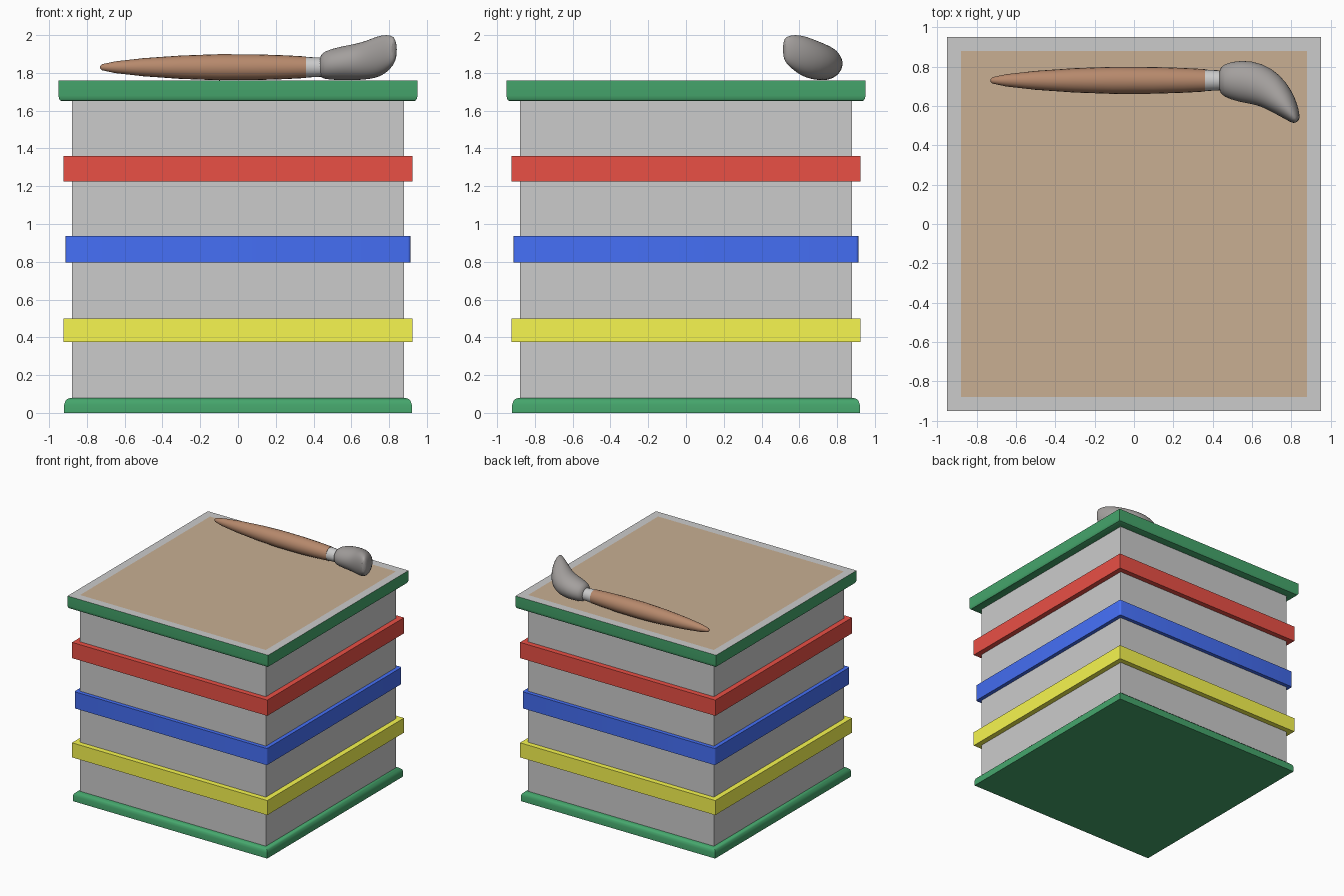
import bpy, bmesh
from math import sin, cos, pi, radians
from mathutils import Vector

if "Cube" in bpy.data.objects:
    bpy.data.objects.remove(bpy.data.objects["Cube"])


def finish(name, bm, color=None, smooth=None):
    mesh = bpy.data.meshes.new(name)
    bm.to_mesh(mesh)
    bm.free()
    ob = bpy.data.objects.new(name, mesh)
    bpy.context.collection.objects.link(ob)
    if color:
        mat = bpy.data.materials.new(name + "_colour")
        mat.diffuse_color = (*color, 1)
        mat.use_nodes = True
        mat.node_tree.nodes["Principled BSDF"].inputs["Base Color"].default_value = mat.diffuse_color
        mesh.materials.append(mat)
    if smooth:
        bpy.ops.object.select_all(action='DESELECT')
        bpy.context.view_layer.objects.active = ob
        ob.select_set(True)
        bpy.ops.object.shade_smooth_by_angle(angle=radians(smooth))
    return ob


def outline(half, r):
    if r == 0:
        return [(half, half), (-half, half), (-half, -half), (half, -half)]
    pts = []
    for k in range(4):
        mid = pi / 4 + k * pi / 2
        cx = (half - r) * (1 if cos(mid) > 0 else -1)
        cy = (half - r) * (1 if sin(mid) > 0 else -1)
        for j in range(5):
            a = k * pi / 2 + j * pi / 8
            pts.append((cx + r * cos(a), cy + r * sin(a)))
    return pts


def square_sweep(name, profile, color=None, closed=False, bottom=False, top=False, r=0, smooth=None):
    """Sweep a (half width, z) profile around a square."""
    bm = bmesh.new()
    rings = [[bm.verts.new((x, y, z)) for x, y in outline(h, r)] for h, z in profile]
    pairs = list(zip(rings, rings[1:])) + ([(rings[-1], rings[0])] if closed else [])
    n = len(rings[0])
    for a, b in pairs:
        for i in range(n):
            j = (i + 1) % n
            bm.faces.new((a[i], a[j], b[j], b[i]))
    if bottom:
        bm.faces.new(rings[0][::-1])
    if top:
        bm.faces.new(rings[-1])
    return finish(name, bm, color, smooth)


def loft(name, sections, color, n=20, subsurf=0):
    """Sections: x, y, z centre, heading in degrees, half width, half height."""
    bm = bmesh.new()
    rings = []
    for x, y, z, heading, w, h in sections:
        t = radians(heading)
        side = Vector((-sin(t), cos(t), 0))
        rings.append([bm.verts.new(Vector((x, y, z)) + side * w * cos(2 * pi * i / n)
                                   + Vector((0, 0, h * sin(2 * pi * i / n)))) for i in range(n)])
    for a, b in zip(rings, rings[1:]):
        for i in range(n):
            j = (i + 1) % n
            bm.faces.new((a[i], a[j], b[j], b[i]))
    bm.faces.new(rings[0][::-1])
    bm.faces.new(rings[-1])
    bmesh.ops.recalc_face_normals(bm, faces=bm.faces)
    ob = finish(name, bm, color, 50)
    if subsurf:
        mod = ob.modifiers.new("Subdivision", 'SUBSURF')
        mod.levels = mod.render_levels = subsurf
    return ob


GREEN = (0.06, 0.38, 0.15)

# Box: body, base and lid
square_sweep("body", [(0.88, 0.07), (0.88, 1.66)])
square_sweep("base", [(0.92, 0), (0.92, 0.045), (0.914, 0.063), (0.9, 0.076), (0.88, 0.08)],
             GREEN, bottom=True, smooth=35)
square_sweep("lid_edge", [(0.88, 1.65), (0.93, 1.65), (0.942, 1.655), (0.948, 1.665), (0.95, 1.68), (0.95, 1.76)],
             GREEN, smooth=35)
square_sweep("lid_rim", [(0.95, 1.76), (0.88, 1.76)])
square_sweep("lid_panel", [(0.88, 1.76)], (0.58, 0.43, 0.29), top=True)

# Coloured bands
for name, half, z0, z1, color, r in (
        ("red_band", 0.925, 1.225, 1.36, (0.82, 0.08, 0.06), 0),
        ("blue_band", 0.913, 0.795, 0.937, (0.06, 0.16, 0.92), 0.015),
        ("yellow_band", 0.925, 0.375, 0.50, (0.93, 0.92, 0.08), 0)):
    square_sweep(name, [(0.87, z0), (half, z0), (half, z1), (0.87, z1)], color,
                 closed=True, r=r, smooth=35 if r else None)

# Paintbrush lying on the lid
handle = [(-0.73, 0.006), (-0.72, 0.016), (-0.65, 0.031), (-0.5, 0.048), (-0.3, 0.062),
          (-0.1, 0.069), (0.1, 0.068), (0.25, 0.063), (0.36, 0.057)]
loft("brush_handle", [(x, 0.73, 1.83, 0, r, r) for x, r in handle], (0.47, 0.25, 0.15))
loft("brush_ferrule", [(0.35, 0.73, 1.83, 0, 0.055, 0.055), (0.45, 0.73, 1.83, 0, 0.05, 0.05)],
     (0.9, 0.9, 0.9))
loft("brush_bristles", [
    (0.43, 0.73, 1.833, 0, 0.05, 0.05),
    (0.45, 0.73, 1.84, 0, 0.085, 0.075),
    (0.54, 0.728, 1.85, -3, 0.109, 0.09),
    (0.62, 0.715, 1.857, -18, 0.11, 0.097),
    (0.69, 0.68, 1.868, -35, 0.097, 0.104),
    (0.745, 0.627, 1.887, -48, 0.077, 0.11),
    (0.788, 0.577, 1.907, -55, 0.054, 0.097),
    (0.818, 0.535, 1.92, -57, 0.03, 0.075),
    (0.827, 0.518, 1.926, -57, 0.015, 0.05),
], (0.37, 0.35, 0.34), subsurf=1)
